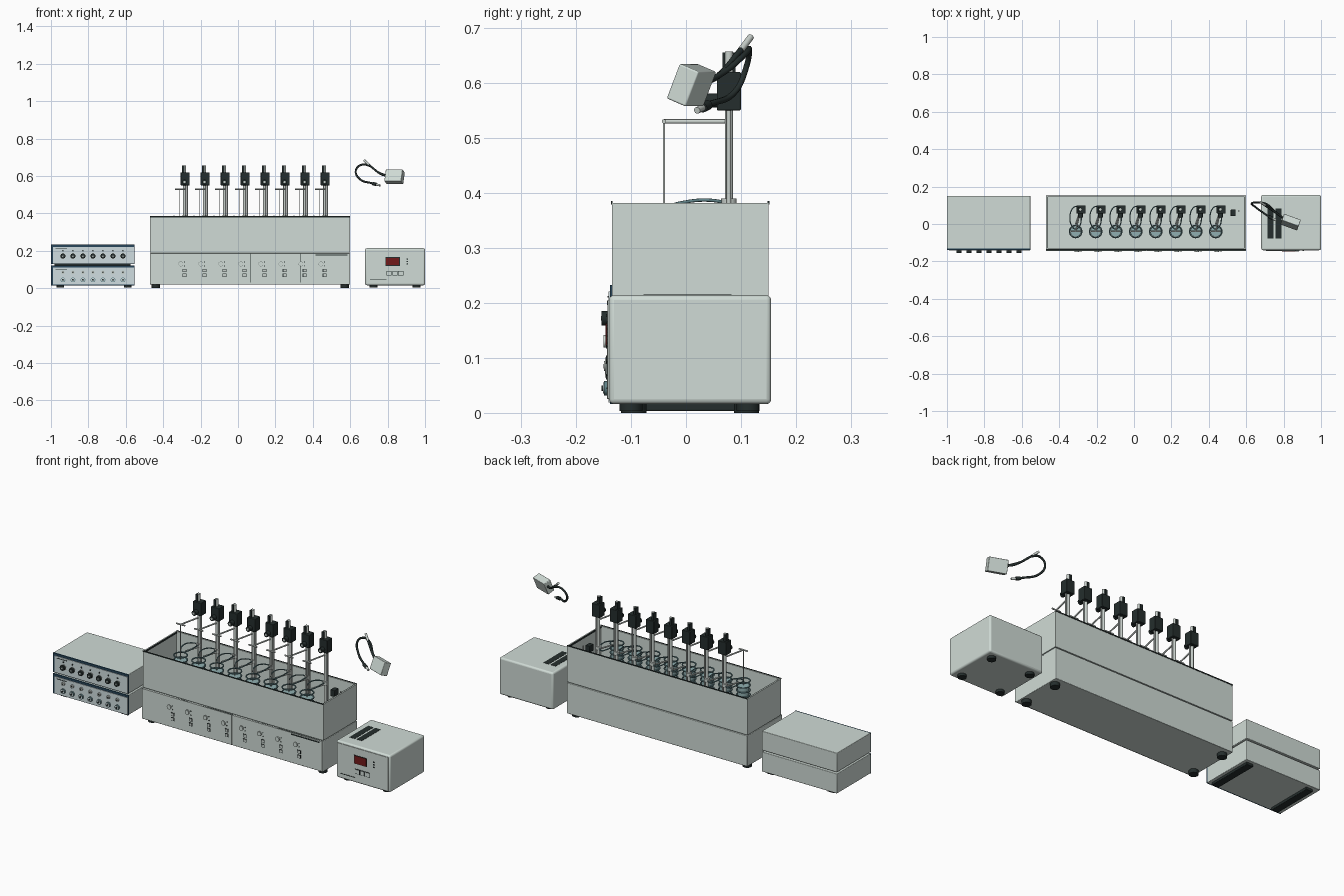
import bpy, math
from mathutils import Vector

if "Cube" in bpy.data.objects:
    bpy.data.objects.remove(bpy.data.objects["Cube"])


def material(name, *rgb):
    mat = bpy.data.materials.new(name)
    mat.use_nodes = True
    mat.diffuse_color = (*rgb, 1)
    mat.node_tree.nodes["Principled BSDF"].inputs["Base Color"].default_value = (*rgb, 1)
    return mat


CASE = material("pale grey green", .63, .71, .67)
PANEL = material("pale blue grey", .63, .73, .75)
BLACK = material("soft black", .018, .027, .026)
NAVY = material("dark navy", .02, .06, .1)
STEEL = material("steel", .58, .63, .6)
TEAL = material("dark teal", .12, .23, .25)
GLASS = material("teal glass", .28, .43, .44)
RED = material("display red", .17, .01, .01)
GREY = material("mid grey", .17, .2, .19)

THIN = .003


def finish(name, mat, smooth=False):
    ob = bpy.context.object
    ob.name = name
    ob.data.materials.append(mat)
    if smooth:
        bpy.ops.object.shade_smooth_by_angle(angle=math.radians(40))
    return ob


def around(middle, half):
    return middle - half, middle + half


def box(name, x, y, z, mat, bevel=0):
    """Box spanning a (low, high) pair on each axis."""
    spans = (x, y, z)
    bpy.ops.mesh.primitive_cube_add(size=1, location=[sum(span) / 2 for span in spans])
    bpy.context.object.scale = [high - low for low, high in spans]
    bpy.ops.object.transform_apply(location=False, rotation=False, scale=True)
    if bevel:
        mod = bpy.context.object.modifiers.new("rounded edges", "BEVEL")
        mod.width, mod.segments = bevel, 3
    return finish(name, mat, bevel > 0)


def rod(name, start, end, radius, mat):
    start, end = Vector(start), Vector(end)
    axis = end - start
    bpy.ops.mesh.primitive_cylinder_add(vertices=16, radius=radius, depth=axis.length,
                                        location=(start + end) / 2)
    bpy.context.object.rotation_euler = axis.to_track_quat("Z", "Y").to_euler()
    return finish(name, mat, True)


def post(name, x, y, low, high, radius, mat):
    return rod(name, (x, y, low), (x, y, high), radius, mat)


def knob(name, x, face, z, radius, depth, mat):
    """Round control standing out from a front face."""
    return rod(name, (x, face, z), (x, face - depth, z), radius, mat)


def plate(name, x, face, z, half_width, half_height, mat, depth=THIN / 2):
    """Rectangular control standing out from a front face."""
    return box(name, around(x, half_width), (face - depth, face), around(z, half_height), mat)


def framed(name, x, face, z, half_width, half_height, mat):
    plate(name + "_frame", x, face, z, half_width + THIN, half_height + THIN, BLACK)
    plate(name, x, face, z, half_width, half_height, mat, THIN)


def hose(name, points, radius, mat, closed=False):
    curve = bpy.data.curves.new(name, "CURVE")
    curve.dimensions = "3D"
    curve.bevel_depth, curve.bevel_resolution, curve.use_fill_caps = radius, 2, True
    spline = curve.splines.new("BEZIER")
    spline.bezier_points.add(len(points) - 1)
    spline.use_cyclic_u = closed
    for knot, point in zip(spline.bezier_points, points):
        knot.co = point
        knot.handle_left_type = knot.handle_right_type = "AUTO"
    bpy.context.collection.objects.link(bpy.data.objects.new(name, curve))
    curve.materials.append(mat)


# Water bath: base and open tank, dark strips along the rim and inside the ends
left, right, front, back = -.47, .6, -.135, .15
deck, floor, lip = .185, .2, .382
wall = 2 * THIN
box("bath_base", (left, right), (front - THIN, back + THIN), (.02, deck), CASE, THIN)
box("bath_seam", (left + THIN, right - THIN), (front + THIN, back - THIN),
    (deck, floor), GREY)
box("tank_floor", (left, right), (front, back), (deck + wall, floor), CASE)
for name, y, outside in (("front", front, -THIN / 2), ("back", back, THIN / 2)):
    inside = y - wall if y > 0 else y + wall
    box("tank_" + name, (left, right), sorted((y, inside)), (deck + wall, lip), CASE)
    box("rim_" + name, (left, right), sorted((y + outside, y - outside)),
        (lip - THIN, lip + THIN), BLACK)
for name, x, inward in (("start", left, wall), ("end", right, -wall)):
    box("tank_" + name, sorted((x, x + inward)), (front, back), (deck + wall, lip), CASE)
    box("rim_" + name, sorted((x + inward, x + inward * 1.4)), (front, back),
        (lip - .01, lip), BLACK)
for x in (left + .03, right - .03):
    for y in (front + .04, back - .04):
        post("bath_foot", x, y, 0, .02, .023, BLACK)

# Front control panels of the bath, with dark joints and a plain dark strip
face = front - 3 * THIN
box("panel_backing", (left + THIN, right - THIN), (face + THIN, front), (.03, deck), BLACK)
bay, middle = (right - left) / 4, (left + right) / 2
for i in range(4):
    start, end = left + i * bay, left + (i + 1) * bay
    box("control_panel", (start + (THIN / 2 if i == 2 else THIN / 6),
                          end - (THIN / 2 if i == 1 else THIN / 6)),
        (face, front), (.025, deck), CASE)
plate("dark_strip", right - .1, face, deck - .008, .085, THIN, BLACK)

# Eight stirring stations
motor_low, motor_high, arm_z = .55, .62, .53
for i in range(8):
    x = .107 * i - .286
    post_y, vessel_x, vessel_y = .078, x - .026, -.04
    dial_x, dial_z = x - .02, .13
    # panel controls
    knob("speed_knob_skirt", dial_x, face, dial_z, .013, THIN / 3, GREY)
    knob("speed_knob", dial_x, face, dial_z, .0115, wall, CASE)
    for z in around(dial_z, .01):
        knob("indicator", x, face, z, THIN, THIN / 2, BLACK)
    for z in (.07, .095):
        framed("switch", x, face, z, .007, .006, STEEL)
    # support post, motor and coupling
    post("support_post", x, post_y, floor, .657, .0075, STEEL)
    post("post_collar", x, post_y, lip - .01, lip + .008, .014, STEEL)
    post("second_post", x + .014, post_y, floor, motor_low, .004, STEEL)
    box("motor", around(x + THIN, .024), around(post_y, .022), (motor_low, motor_high), BLACK, THIN)
    box("motor_cap", (x - .013, x), around(post_y, .012), (motor_high, .655), BLACK)
    knob("motor_knob", x, .06, .568, .013, .026, BLACK)
    knob("motor_knob_face", x, .034, .568, .006, THIN / 2, STEEL)
    # swing arm and stirring shaft
    arm_end = Vector((vessel_x, vessel_y, arm_z))
    grip = Vector((.025, 0, 0))
    rod("swing_arm", (x, post_y, arm_z), arm_end, .004, STEEL)
    rod("arm_handle", arm_end - grip, arm_end + grip, .004, STEEL)
    post("stirring_shaft", vessel_x, vessel_y, floor, arm_z, .002, STEEL)
    # glass vessel with stacked rings
    post("vessel", vessel_x, vessel_y, floor, lip - .04, .029, GLASS)
    for level in range(5):
        bpy.ops.mesh.primitive_torus_add(
            major_radius=.033, minor_radius=.0035, major_segments=28, minor_segments=8,
            location=(vessel_x, vessel_y, lip - .016 - level * .025))
        finish("vessel_ring", TEAL, True)
    # hose looping around the post, and the bar holding the vessel
    loop = []
    for step in range(8):
        turn = math.tau * step / 8
        loop.append((vessel_x + .03 * math.cos(turn), .033 + .06 * math.sin(turn),
                     lip + .005 * math.cos(2 * turn)))
    hose("vessel_hose", loop, THIN, TEAL, True)
    rod("holder_bar", (x, post_y, lip - .01), (vessel_x, 0, lip - .01), .004, STEEL)

# Level sensor in the tank
sensor_x, sensor_y = .53, .06
post("sensor_stem", sensor_x, sensor_y, floor, lip - .04, .006, STEEL)
box("level_sensor", around(sensor_x, .013), around(sensor_y, .018), (lip - .045, lip - .01),
    BLACK, THIN)
post("sensor_pin", sensor_x + .03, sensor_y + .01, floor, lip - .02, .004, STEEL)

# Two stacked control units
left, right = -1, -.554
for name, low, high in (("lower", .016, .122), ("upper", .13, .233)):
    box(name + "_unit", (left, right), (front, back), (low, high), CASE, THIN)
    box(name + "_unit_frame", (left, right), (front - THIN, front + THIN), (low, high), NAVY)
    box(name + "_unit_panel", (left + .012, right - THIN), (front - 2 * THIN, front),
        (low + THIN, high - .012), PANEL)
    plate("dark_strip", left + .055, front - 2 * THIN, high - .022, .03, THIN / 2, BLACK)
box("unit_spacer", (left + .02, right - .02), (front + .02, back - .02), (.12, .132), BLACK)
for x in (left + .05, right - .036):
    box("unit_foot_strip", around(x, .02), (-.12, .133), (THIN, .018), BLACK, THIN)

# Dials, sockets and jacks, seven of each: name, height, radius, depth, colour
CONTROLS = (
    ("dial_skirt", .172, .0155, THIN / 2, STEEL),
    ("dial", .172, .0135, .013, BLACK),
    ("dial_face", .172, .004, .014, STEEL),
    ("dial_lamp", .2, .004, THIN, BLACK),
    ("socket", .085, .009, .008, STEEL),
    ("socket_hole", .085, .004, .009, BLACK),
    ("jack_ring", .045, .013, .008, TEAL),
    ("jack_face", .045, .01, .01, PANEL),
    ("jack_pin", .045, .005, .013, BLACK),
)
for i in range(7):
    for name, z, radius, depth, mat in CONTROLS:
        knob(name, left + .064 + i * .0535, front - 2 * THIN, z, radius, depth, mat)

# Temperature controller
left, right, top, face = .68, 1, .214, -.143
box("controller", (left, right), (-.14, .155), (.016, top), CASE, 3 * THIN)
box("controller_front", (left + .01, right - .01), (face, front), (.026, top - .01), CASE)
framed("display", .827, face, .143, .035, .02, RED)
plate("dark_strip", left + .07, face, .045, .045, THIN / 2, BLACK)
for i in range(3):
    framed("button", .808 + i * .031, face, .08, .011, .01, CASE)
    knob("status_lamp", .905, face, .13 + i * .013, .004, THIN / 2, BLACK)
for x in (.73, .772):
    box("vent", around(x, .016), (-.077, .083), (top - THIN, top + .001), BLACK)
for x in (left + .045, right - .045):
    for y in (-.1, .113):
        post("controller_foot", x, y, THIN, .018, .021, BLACK)

# Tilted sensor box with its looped cable and probe
sensor = box("sensor_box", around(.837, .048), around(.01, .02), around(.596, .034), CASE, THIN)
sensor.rotation_euler = [math.radians(angle) for angle in (-22, 0, -20)]
outlet = Vector((.8, .03, .6))
plug, plug_end, probe = Vector((.72, .04, .56)), Vector((.74, .03, .555)), Vector((.7, .1, .66))
hose("sensor_cable", [outlet, (.75, .07, .62), (.7, .11, .655), (.66, .115, .66),
                      (.63, .11, .63), (.65, .09, .585), plug], .0055, BLACK)
rod("cable_plug", plug, plug_end, .009, BLACK)
rod("plug_tip", plug_end, plug_end + (plug_end - plug), .006, STEEL)
hose("probe_cable", [outlet, (.765, .055, .61), probe], .0055, BLACK)
rod("probe_tip", probe, probe + Vector((-.025, .018, .024)), .006, STEEL)
